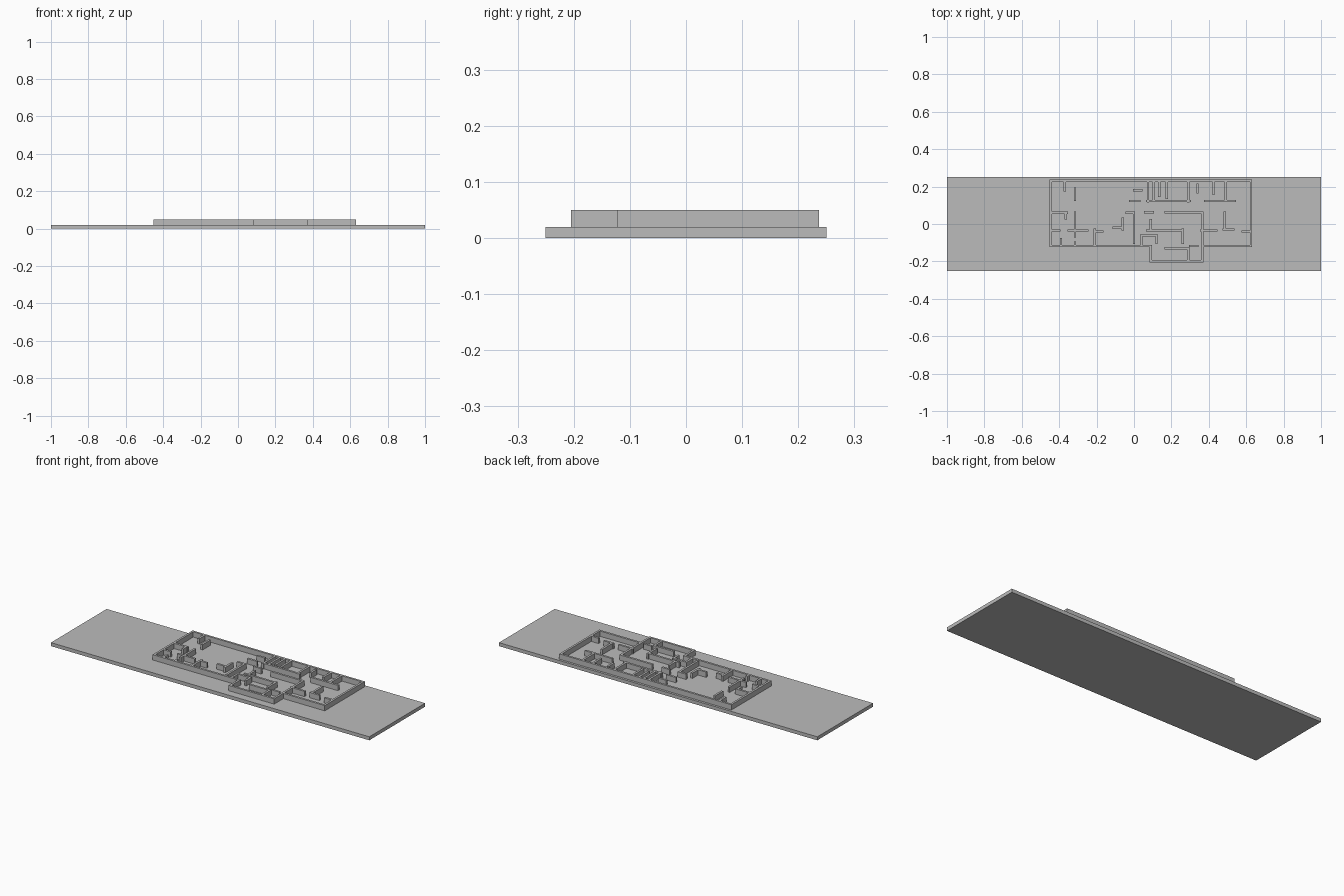
import bpy
import bmesh
from mathutils import Matrix, Vector

# Remove the default object only
default_cube = bpy.data.objects.get("Cube")
if default_cube:
    bpy.data.objects.remove(default_cube, do_unlink=True)

SLAB_TOP = 0.02
WALL_TOP = 0.05
THICKNESS = 0.012
UNIT = 0.01  # wall plans are written in hundredths


def make_material(name, colour):
    material = bpy.data.materials.new(name)
    material.use_nodes = True
    material.diffuse_color = colour
    shader = material.node_tree.nodes["Principled BSDF"]
    shader.inputs["Base Color"].default_value = colour
    return material


grey = make_material("plain grey", (0.5, 0.5, 0.5, 1))


def add_box(bm, low, high):
    low, high = Vector(low), Vector(high)
    placement = Matrix.Translation((low + high) / 2) @ Matrix.Diagonal((high - low).to_4d())
    placement[3][3] = 1
    bmesh.ops.create_cube(bm, size=1, matrix=placement)


def finish(bm, name):
    mesh = bpy.data.meshes.new(name)
    bm.to_mesh(mesh)
    bm.free()
    mesh.materials.append(grey)
    part = bpy.data.objects.new(name, mesh)
    bpy.context.scene.collection.objects.link(part)
    return part


def build_walls(name, along_x=(), along_y=()):
    """along_x holds (y, start x, end x); along_y holds (x, start y, end y)."""
    bm = bmesh.new()
    half = THICKNESS / 2
    for across, start, end in along_x:
        add_box(bm, (start * UNIT - half, across * UNIT - half, SLAB_TOP),
                (end * UNIT + half, across * UNIT + half, WALL_TOP))
    for across, start, end in along_y:
        add_box(bm, (across * UNIT - half, start * UNIT - half, SLAB_TOP),
                (across * UNIT + half, end * UNIT + half, WALL_TOP))
    return finish(bm, name)


# Ground slab
slab = bmesh.new()
add_box(slab, (-1, -0.25, 0), (1, 0.25, SLAB_TOP))
finish(slab, "ground_slab")

# Perimeter with the projecting front bay
build_walls(
    "outer_walls",
    along_x=[(23.1, -44.5, 62.5), (-11.7, -44.5, 8.5),
             (-19.9, 9, 36.5), (-11.7, 36.5, 62.5)],
    along_y=[(-44.5, -11.7, 23.1), (62.5, -11.7, 23.1),
             (9, -19.9, -11.7), (36.5, -19.9, -11.7)],
)

# Small rooms at the left end of the plan
build_walls(
    "end_room_walls",
    along_x=[(6, -44, -36), (-3.5, -44, -40), (-3.5, -35, -32)],
    along_y=[(-37, 18, 23), (-31.5, 13, 19), (-36.5, 3, 6),
             (-31.5, -6.5, 6), (-39, -11, -8)],
)

# Large hall and the partitions below it
build_walls(
    "hall_walls",
    along_x=[(-3.5, -31, -25), (-4, -21, -17), (-2, -11, -6), (6, -4, 0)],
    along_y=[(-21, -11, -3), (-6, -3, 3), (0, -10, 6), (-31.5, -11, -10)],
)

# Rooms along the back
build_walls(
    "back_room_walls",
    along_x=[(12.3, -2, 3), (12.3, 7, 30), (12.3, 38, 54),
             (6.3, 6, 10), (6.3, 17, 36), (18, 0, 4)],
    along_y=[(7.5, 12, 23), (10.5, 13, 23), (13.5, 15, 23), (17.5, 14, 23),
             (29, 12, 23), (34, 17, 21), (42.5, 16, 23), (49, 13, 22)],
)

# Rooms in the middle and towards the front bay
build_walls(
    "middle_room_walls",
    along_x=[(-3.5, 7, 26), (-6, 4, 12), (-13, 17, 29), (-11.7, 30, 34),
             (-3.5, 36, 44), (-3, 48, 53), (-4, 58, 62)],
    along_y=[(4, -11, -6), (12, -10, -6), (26, -10, -3), (29, -19.5, -13),
             (9, -3, 2), (36.5, -11, 6), (48.5, -3, 6)],
)
